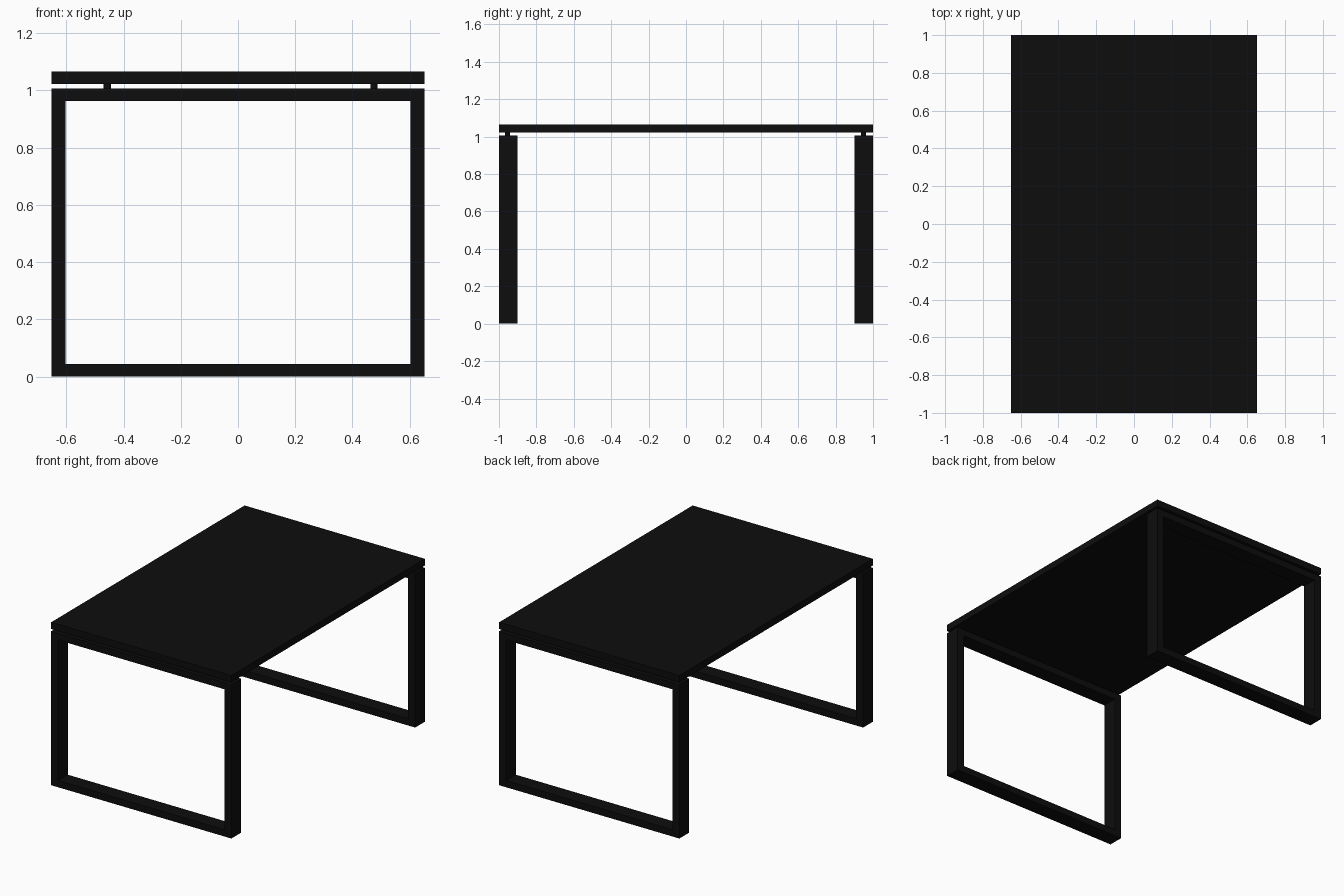
import bpy, bmesh
from mathutils import Matrix

if "Cube" in bpy.data.objects:
    bpy.data.objects.remove(bpy.data.objects["Cube"])

black = bpy.data.materials.new("black")
black.diffuse_color = (0.004, 0.004, 0.004, 1)
black.use_nodes = True
black.node_tree.nodes["Principled BSDF"].inputs["Base Color"].default_value = black.diffuse_color


def finish(name, bm):
    bmesh.ops.recalc_face_normals(bm, faces=bm.faces)
    mesh = bpy.data.meshes.new(name)
    bm.to_mesh(mesh)
    bm.free()
    mesh.materials.append(black)
    obj = bpy.data.objects.new(name, mesh)
    bpy.context.collection.objects.link(obj)
    return obj


def box(name, x0, x1, y0, y1, z0, z1):
    bm = bmesh.new()
    size = Matrix.Diagonal((x1 - x0, y1 - y0, z1 - z0, 1))
    centre = Matrix.Translation(((x0 + x1) / 2, (y0 + y1) / 2, (z0 + z1) / 2))
    bmesh.ops.create_cube(bm, size=1, matrix=centre @ size)
    return finish(name, bm)


def leg_frame(name, y0, y1):
    # rectangular ring, extruded along y
    def loop(x, z0, z1):
        return [(-x, z0), (x, z0), (x, z1), (-x, z1)]
    bm = bmesh.new()
    outer = [bm.verts.new((x, y0, z)) for x, z in loop(0.652, 0, 1.007)]
    inner = [bm.verts.new((x, y0, z)) for x, z in loop(0.602, 0.044, 0.963)]
    faces = []
    for i in range(4):
        j = (i + 1) % 4
        faces.append(bm.faces.new((outer[i], outer[j], inner[j], inner[i])))
    ext = bmesh.ops.extrude_face_region(bm, geom=faces, use_keep_orig=True)
    moved = [g for g in ext["geom"] if isinstance(g, bmesh.types.BMVert)]
    bmesh.ops.translate(bm, verts=moved, vec=(0, y1 - y0, 0))
    return finish(name, bm)


def spacer(name, x, y):
    bm = bmesh.new()
    bmesh.ops.create_cone(bm, cap_ends=True, segments=24, radius1=0.0125,
                          radius2=0.0125, depth=0.018,
                          matrix=Matrix.Translation((x, y, 1.0145)))
    obj = finish(name, bm)
    bpy.context.view_layer.objects.active = obj
    obj.select_set(True)
    bpy.ops.object.shade_smooth_by_angle()
    obj.select_set(False)


# Table top
box("table_top", -0.652, 0.652, -1, 1, 1.022, 1.066)

# Two ring-shaped leg frames, with small posts holding the top above them
for side, y0, y1, post_y in (("front", -1, -0.9, -0.954), ("back", 0.9, 1, 0.949)):
    leg_frame(side + "_leg_frame", y0, y1)
    for hand, x in (("left", -0.457), ("right", 0.475)):
        spacer(f"{side}_{hand}_spacer", x, post_y)
